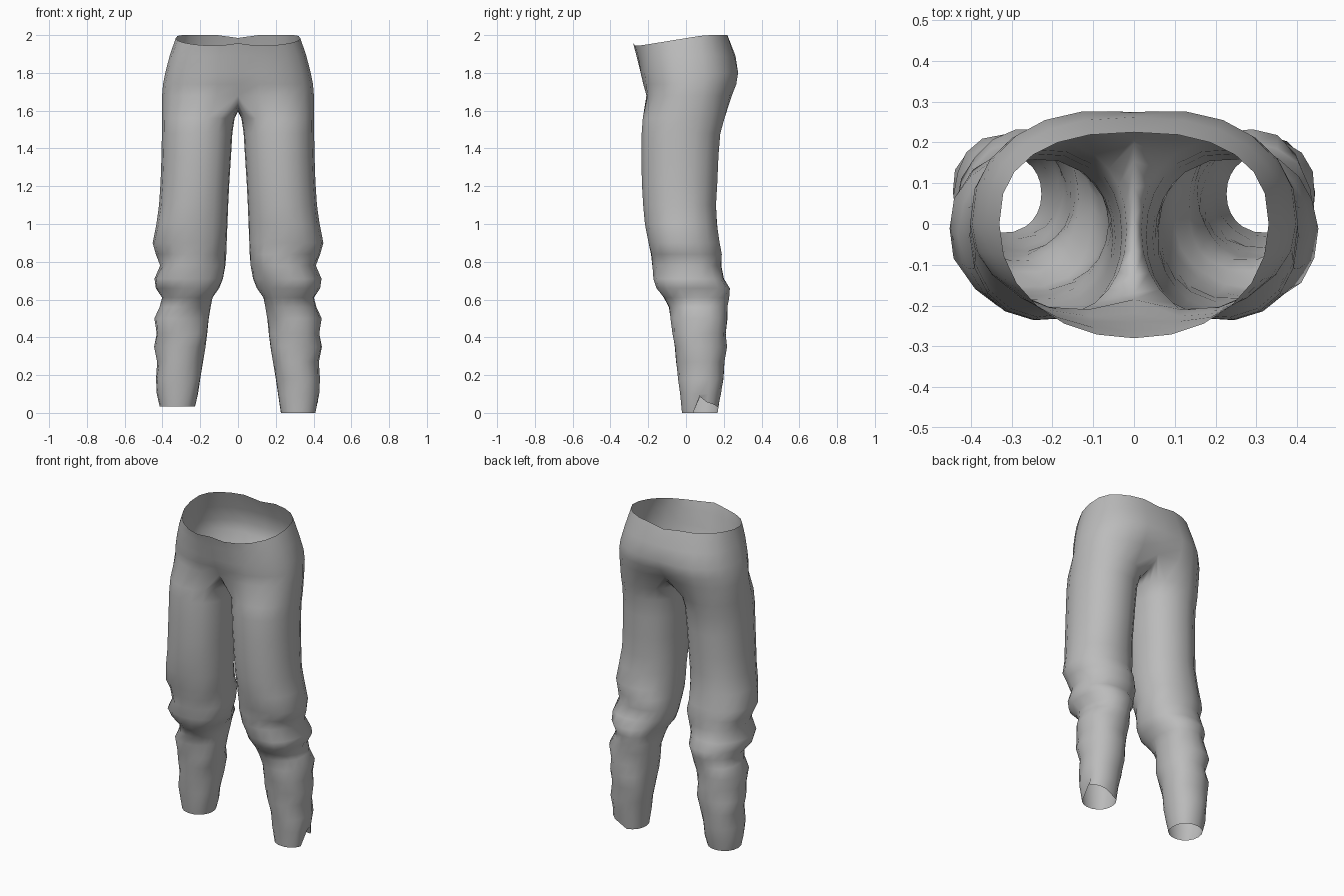
import bpy, bmesh, math

if "Cube" in bpy.data.objects:
    bpy.data.objects.remove(bpy.data.objects["Cube"])

ARC, INNER = 13, 7           # points on the outer arc and on the inner thigh
N = ARC + INNER
SPAN = math.radians(125)     # half angle of the outer arc on a leg

# hip rows: height, half width, front y, back y, centre dent
HIPS = [(2.00, 0.33, -0.28, 0.225, 0.0),
        (1.89, 0.362, -0.262, 0.262, 0.0),
        (1.80, 0.385, -0.252, 0.287, 0.012),
        (1.74, 0.397, -0.243, 0.28, 0.025),
        (1.68, 0.402, -0.235, 0.262, 0.05)]

# leg rows: height, inner x, outer x, front y, back y
LEGS = [(1.56, 0.018, 0.402, -0.230, 0.205),
        (1.48, 0.030, 0.403, -0.236, 0.183),
        (1.36, 0.037, 0.405, -0.237, 0.173),
        (1.22, 0.046, 0.410, -0.235, 0.167),
        (1.10, 0.052, 0.418, -0.228, 0.160),
        (1.00, 0.056, 0.432, -0.218, 0.165),
        (0.90, 0.060, 0.452, -0.200, 0.178),
        (0.84, 0.062, 0.435, -0.185, 0.190),
        (0.78, 0.067, 0.412, -0.178, 0.188),
        (0.71, 0.080, 0.442, -0.172, 0.200),
        (0.66, 0.100, 0.435, -0.158, 0.232),
        (0.61, 0.135, 0.402, -0.118, 0.228),
        (0.56, 0.145, 0.415, -0.090, 0.220),
        (0.50, 0.155, 0.443, -0.082, 0.220),
        (0.42, 0.163, 0.430, -0.072, 0.210),
        (0.35, 0.172, 0.444, -0.060, 0.217),
        (0.27, 0.185, 0.428, -0.052, 0.205),
        (0.18, 0.200, 0.434, -0.042, 0.198),
        (0.10, 0.212, 0.430, -0.032, 0.185),
        (0.00, 0.227, 0.415, -0.022, 0.170)]


def power(v, p):
    return math.copysign(abs(v) ** p, v)


def clamp(v):
    return max(0.0, min(1.0, v))


def hip_arc(row):
    """Half outline of the hips, from front centre to back centre."""
    z0, half, front, back, dent = row
    pts = []
    for i in range(ARC):
        a = -math.pi / 2 + math.pi * i / (ARC - 1)
        s = math.sin(a)
        x = half * abs(math.cos(a)) ** (0.95 if s < 0 else 0.82)
        if i in (0, ARC - 1):
            x = 0.0
        y = -front * power(s, 0.95) if s < 0 else back * power(s, 0.82)
        y -= math.copysign(dent, s) * math.exp(-(x / 0.11) ** 2) if s else 0
        z = z0
        if z0 == 2.0:        # waist edge sinks toward the front
            z -= 0.055 * clamp((0.10 - y) / 0.34)
            z += 0.012 if i == 0 else 0
            z -= 0.015 if i == ARC - 1 else 0
        pts.append((x, y, z))
    return pts


def crotch(front, back):
    """Seam between the legs, from back centre down and up to front centre."""
    pts = []
    for j in range(1, INNER + 1):
        t = j / (INNER + 1)
        y = (front[1] + back[1]) / 2 + (back[1] - front[1]) / 2 * math.cos(math.pi * t)
        pts.append((0.0, y, front[2] - 0.085 * math.sin(math.pi * t)))
    return pts


def leg_ring(row, side):
    """Closed leg outline with diagonal cloth folds below the thigh."""
    z0, x0, x1, front, back = row
    cx, cy, rx, ry = (x0 + x1) / 2, (front + back) / 2, (x1 - x0) / 2, (back - front) / 2
    pts = []
    for i in range(N):
        if i < ARC:
            a = -SPAN + 2 * SPAN * i / (ARC - 1)
        else:
            a = SPAN + (2 * math.pi - 2 * SPAN) * (i - ARC + 1) / (INNER + 1)
        fold = 0.007 * clamp((1.1 - z0) / 0.3) * clamp(z0 / 0.2)
        k = 1 + fold / 0.15 * math.sin(3 * a + 24 * z0 + side) * abs(math.sin(2 * a))
        x = cx + rx * k * power(math.cos(a), 0.93)
        y = cy + ry * k * power(math.sin(a), 0.93)
        z = z0
        if z0 == 0.0:        # hems: one level, one torn on the outer back
            if side < 0:
                z = 0.035
            elif 0 < a < 1.6:
                z = 0.065 - 0.025 * a
                x += 0.015
            elif -0.35 < a <= 0:
                z = 0.085
                x -= 0.02
        pts.append((x, y, z))
    return pts


bm = bmesh.new()


def bridge(low, high, side, closed):
    n = len(low)
    for i in range(n if closed else n - 1):
        j = (i + 1) % n
        quad = [low[i], low[j], high[j], high[i]]
        bm.faces.new(quad if side > 0 else quad[::-1])


for side in (1, -1):
    def add(points):
        return [bm.verts.new((side * x, y, z)) for x, y, z in points]

    # hips
    arcs = [hip_arc(r) for r in HIPS]
    rows = [add(a) for a in arcs]
    for high, low in zip(rows, rows[1:]):
        bridge(low, high, side, False)
    # leg, starting from the lowest hip row plus the crotch seam
    high = rows[-1] + add(crotch(arcs[-1][0], arcs[-1][-1]))
    for r in LEGS:
        low = add(leg_ring(r, side))
        bridge(low, high, side, True)
        high = low

# sew the two halves along the centre
seam = [v for v in bm.verts if abs(v.co.x) < 1e-6]
bmesh.ops.remove_doubles(bm, verts=seam, dist=1e-4)
for f in bm.faces:
    f.smooth = True

mesh = bpy.data.meshes.new("trousers")
bm.to_mesh(mesh)
bm.free()
trousers = bpy.data.objects.new("trousers", mesh)
bpy.context.collection.objects.link(trousers)

cloth = bpy.data.materials.new("grey cloth")
cloth.diffuse_color = (0.5, 0.5, 0.5, 1)
cloth.use_nodes = True
cloth.node_tree.nodes["Principled BSDF"].inputs["Base Color"].default_value = cloth.diffuse_color
mesh.materials.append(cloth)
